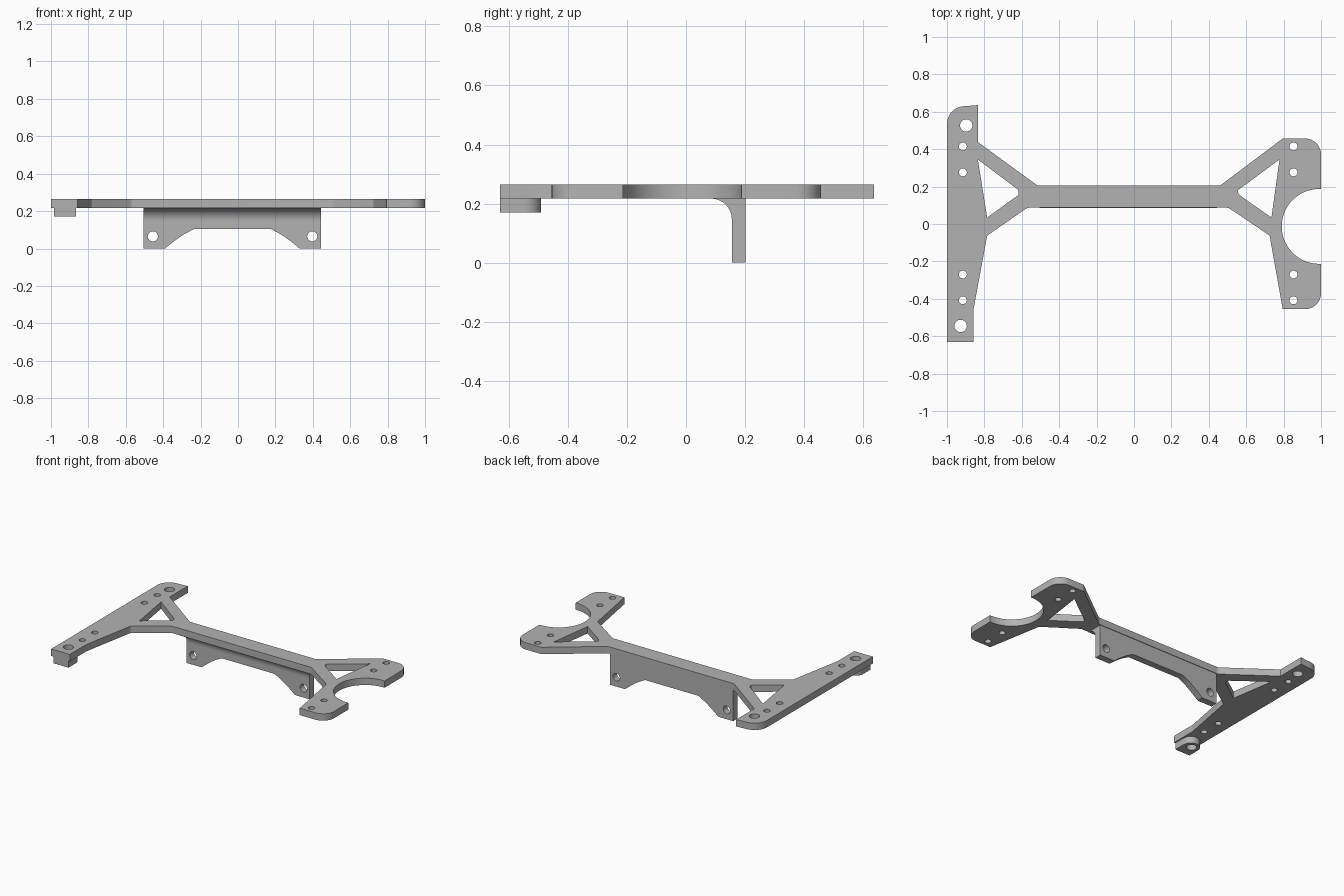
import bpy, bmesh
from math import sin, cos, pi, radians
from mathutils import Vector, Matrix

cube = bpy.data.objects.get("Cube")
if cube:
    bpy.data.objects.remove(cube)

grey = bpy.data.materials.new("plain grey")
grey.use_nodes = True
GREY = (0.45, 0.45, 0.45, 1)
grey.diffuse_color = GREY
grey.node_tree.nodes["Principled BSDF"].inputs["Base Color"].default_value = GREY


def arc(cx, cy, r, start, end, n=24):
    angles = [radians(start + (end - start) * i / n) for i in range(n + 1)]
    return [(cx + r * cos(a), cy + r * sin(a)) for a in angles]


def circle(cx, cy, r):
    return arc(cx, cy, r, 0, 360, 32)[:-1]


def rounded(points):
    """Closed outline; a third value on a point is its corner radius."""
    out = []
    for i, p in enumerate(points):
        c = Vector(p[:2])
        if len(p) < 3:
            out.append(c)
            continue
        u = (Vector(points[i - 1][:2]) - c).normalized()
        v = (Vector(points[(i + 1) % len(points)][:2]) - c).normalized()
        half = u.angle(v) / 2
        reach = p[2] * cos(half) / sin(half)
        centre = c + (u + v).normalized() * p[2] / sin(half)
        a, b = c + u * reach - centre, c + v * reach - centre
        turn = a.angle_signed(b)
        for k in range(9):
            out.append(centre + Matrix.Rotation(-turn * k / 8, 2) @ a)
    return out


def plate(name, loops, depth, matrix):
    """Flat outline with holes, extruded to a solid from local z = 0 to depth."""
    curve = bpy.data.curves.new(name, 'CURVE')
    curve.dimensions, curve.fill_mode = '2D', 'BOTH'
    curve.extrude = depth / 2
    for loop in loops:
        spline = curve.splines.new('POLY')
        spline.points.add(len(loop) - 1)
        spline.use_cyclic_u = True
        for point, co in zip(spline.points, loop):
            point.co = (co[0], co[1], 0, 1)
    source = bpy.data.objects.new(name + " outline", curve)
    bpy.context.collection.objects.link(source)
    bpy.context.view_layer.update()
    mesh = bpy.data.meshes.new_from_object(
        source.evaluated_get(bpy.context.evaluated_depsgraph_get()))
    bpy.data.objects.remove(source)
    bm = bmesh.new()
    bm.from_mesh(mesh)
    bmesh.ops.remove_doubles(bm, verts=bm.verts, dist=0.0002)
    bmesh.ops.transform(bm, verts=bm.verts,
                        matrix=matrix @ Matrix.Translation((0, 0, depth / 2)))
    bmesh.ops.recalc_face_normals(bm, faces=bm.faces)
    bm.to_mesh(mesh)
    bm.free()
    mesh.materials.clear()
    mesh.materials.append(grey)
    ob = bpy.data.objects.new(name, mesh)
    bpy.context.collection.objects.link(ob)
    bpy.ops.object.select_all(action='DESELECT')
    ob.select_set(True)
    bpy.context.view_layer.objects.active = ob
    bpy.ops.object.shade_smooth_by_angle(angle=radians(30))
    return ob


# Top frame: two end plates joined by a bar, with braces and a round cut-out
cutout = arc(0.99, -0.013, 0.2, 87, 273, 40)
frame = rounded([
    (-1, -0.63), (-0.857, -0.63), (-0.857, -0.45, 0.05), (-0.785, -0.062, 0.02),
    (-0.57, 0.087, 0.03), (0.505, 0.087, 0.03), (0.725, -0.062, 0.02),
    (0.795, -0.455), (1, -0.455, 0.085)]
    + [(1, -0.213)] + cutout[::-1] + [(1, 0.187)]
    + [(1, 0.457, 0.085), (0.795, 0.457, 0.02), (0.46, 0.205, 0.04),
       (-0.515, 0.205, 0.04), (-0.833, 0.437), (-0.833, 0.636),
       (-0.9, 0.63), (-1, 0.63, 0.095)])
windows = [
    rounded([(-0.835, 0.345), (-0.618, 0.182, 0.015), (-0.618, 0.155, 0.01), (-0.785, 0.035)]),
    rounded([(0.778, 0.345), (0.548, 0.175, 0.015), (0.57, 0.15, 0.01), (0.735, 0.035)])]
screw_holes = [circle(x, y, 0.021) for x in (-0.915, 0.853)
               for y in (0.415, 0.276, -0.27, -0.408)]
mount_holes = [circle(-0.897, 0.527, 0.033), circle(-0.927, -0.545, 0.033)]
plate("top_frame", [frame] + windows + screw_holes + mount_holes, 0.048,
      Matrix.Translation((0, 0, 0.217)))

# Spacer boss under the front left corner, rounded at its rear
boss = [(-0.983, -0.63), (-0.867, -0.63)] + arc(-0.925, -0.548, 0.058, 0, 180)
plate("spacer_boss", [boss, mount_holes[1]], 0.047, Matrix.Translation((0, 0, 0.17)))

# Hanging bracket with arched lower edge and two bolt holes
bracket = [(-0.505, 0), (-0.39, 0), (-0.345, 0.037), (-0.29, 0.075), (-0.235, 0.105),
           (0.175, 0.105), (0.23, 0.075), (0.285, 0.037), (0.33, 0),
           (0.445, 0), (0.445, 0.217), (-0.505, 0.217)]
bolt_holes = [circle(x, 0.065, 0.027) for x in (-0.455, 0.397)]
plate("hanging_bracket", [bracket] + bolt_holes, 0.046,
      Matrix.Translation((0, 0.201, 0)) @ Matrix.Rotation(pi / 2, 4, 'X'))

# Curved fillet between bracket and bar
fillet = [(0.155, 0.217)] + arc(0.085, 0.147, 0.07, 90, 0, 16)
to_yz = Matrix(((0, 0, 1, -0.505), (1, 0, 0, 0), (0, 1, 0, 0), (0, 0, 0, 1)))
plate("bracket_fillet", [fillet], 0.95, to_yz)
